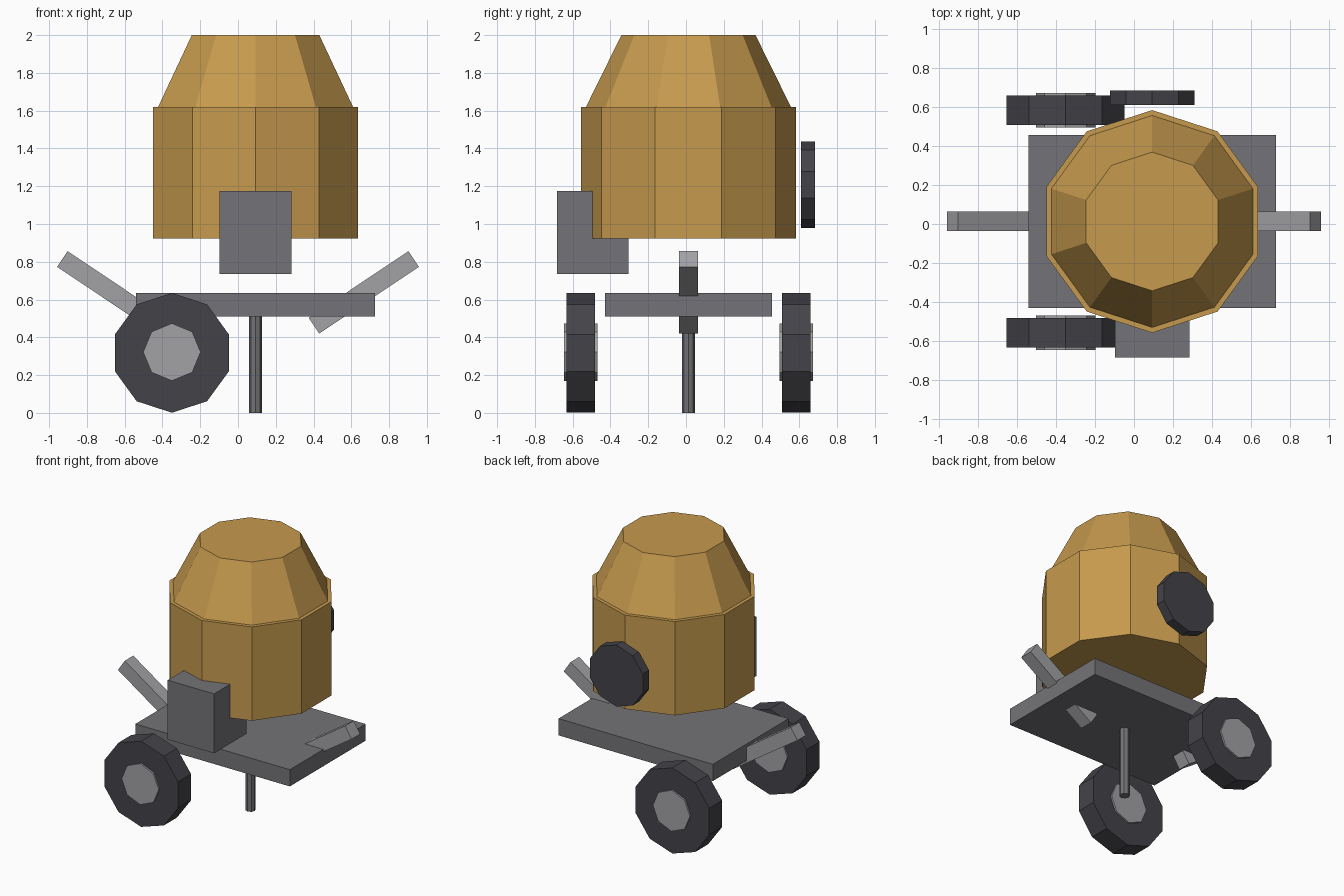
import bpy, bmesh, math
from mathutils import Matrix

if "Cube" in bpy.data.objects:
    bpy.data.objects.remove(bpy.data.objects["Cube"])

CX, CY = 0.093, 0.013  # shared axis of drum, chassis and stand


def material(name, rgb):
    lin = [(c / 255 / 12.92) if c < 10 else ((c / 255 + 0.055) / 1.055) ** 2.4 for c in rgb]
    m = bpy.data.materials.new(name)
    m.diffuse_color = (*lin, 1)
    m.use_nodes = True
    m.node_tree.nodes["Principled BSDF"].inputs["Base Color"].default_value = m.diffuse_color
    return m


OCHRE = material("ochre drum paint", (198, 154, 78))
GREY = material("mid grey metal", (116, 116, 120))
DARK = material("dark rubber", (68, 67, 73))
LIGHT = material("light grey metal", (162, 162, 166))


def finish(name, bm, mat):
    bmesh.ops.recalc_face_normals(bm, faces=bm.faces)
    me = bpy.data.meshes.new(name)
    bm.to_mesh(me)
    bm.free()
    me.materials.append(mat)
    ob = bpy.data.objects.new(name, me)
    bpy.context.collection.objects.link(ob)
    return ob


def box(name, centre, size, mat, tilt=0.0):
    bm = bmesh.new()
    m = Matrix.Translation(centre) @ Matrix.Rotation(tilt, 4, 'Y') @ Matrix.Diagonal((*size, 1))
    bmesh.ops.create_cube(bm, size=1, matrix=m)
    return finish(name, bm, mat)


def prism(name, centre, r1, r2, length, sides, mat, axis='Z'):
    """Flat-sided cylinder or cone with one corner on the +y (or +z) side."""
    bm = bmesh.new()
    rot = Matrix.Rotation(math.pi / 2, 4, 'X') if axis == 'Y' else Matrix.Identity(4)
    m = Matrix.Translation(centre) @ rot @ Matrix.Rotation(math.pi / 2, 4, 'Z')
    bmesh.ops.create_cone(bm, cap_ends=True, segments=sides, radius1=r1, radius2=r2,
                          depth=length, matrix=m)
    # put a corner exactly on the local "up" direction
    up = 2 if axis == 'Y' else 1
    top = max(v.co[up] - centre[up] for v in bm.verts)
    if top < max(r1, r2) - 1e-4:
        spin = Matrix.Rotation(math.pi / sides, 3, axis)
        bmesh.ops.rotate(bm, verts=bm.verts, cent=centre, matrix=spin)
    return finish(name, bm, mat)


# Mixing drum and its tapered mouth
prism("drum", (CX, CY, 1.272), 0.57, 0.57, 0.695, 10, OCHRE)
prism("drum_mouth", (CX, CY, 1.81), 0.5425, 0.355, 0.38, 10, OCHRE)

# Chassis plate, motor housing and front stand
box("chassis_plate", (CX, CY, 0.573), (1.266, 0.886, 0.124), GREY)
box("motor_housing", (CX, -0.494, 0.955), (0.38, 0.38, 0.44), GREY)
prism("stand_leg", (CX, CY, 0.26), 0.035, 0.035, 0.52, 8, GREY)

# Tipping hand wheel behind the drum
prism("tipping_wheel", (CX, 0.646, 1.208), 0.228, 0.228, 0.074, 10, DARK, 'Y')

# Road wheels with hubs, and the two slanted handles
for side, s in (("front", -1), ("back", 1)):
    y = CY + s * 0.57
    prism(side + "_wheel", (-0.35, y, 0.318), 0.317, 0.317, 0.152, 10, DARK, 'Y')
    prism(side + "_hub", (-0.35, y, 0.322), 0.152, 0.152, 0.177, 8, LIGHT, 'Y')
for side, s in (("left", -1), ("right", 1)):
    box(side + "_handle", (s * 0.666, CY, 0.638), (0.635, 0.1, 0.1), LIGHT, -s * math.radians(33.8))
